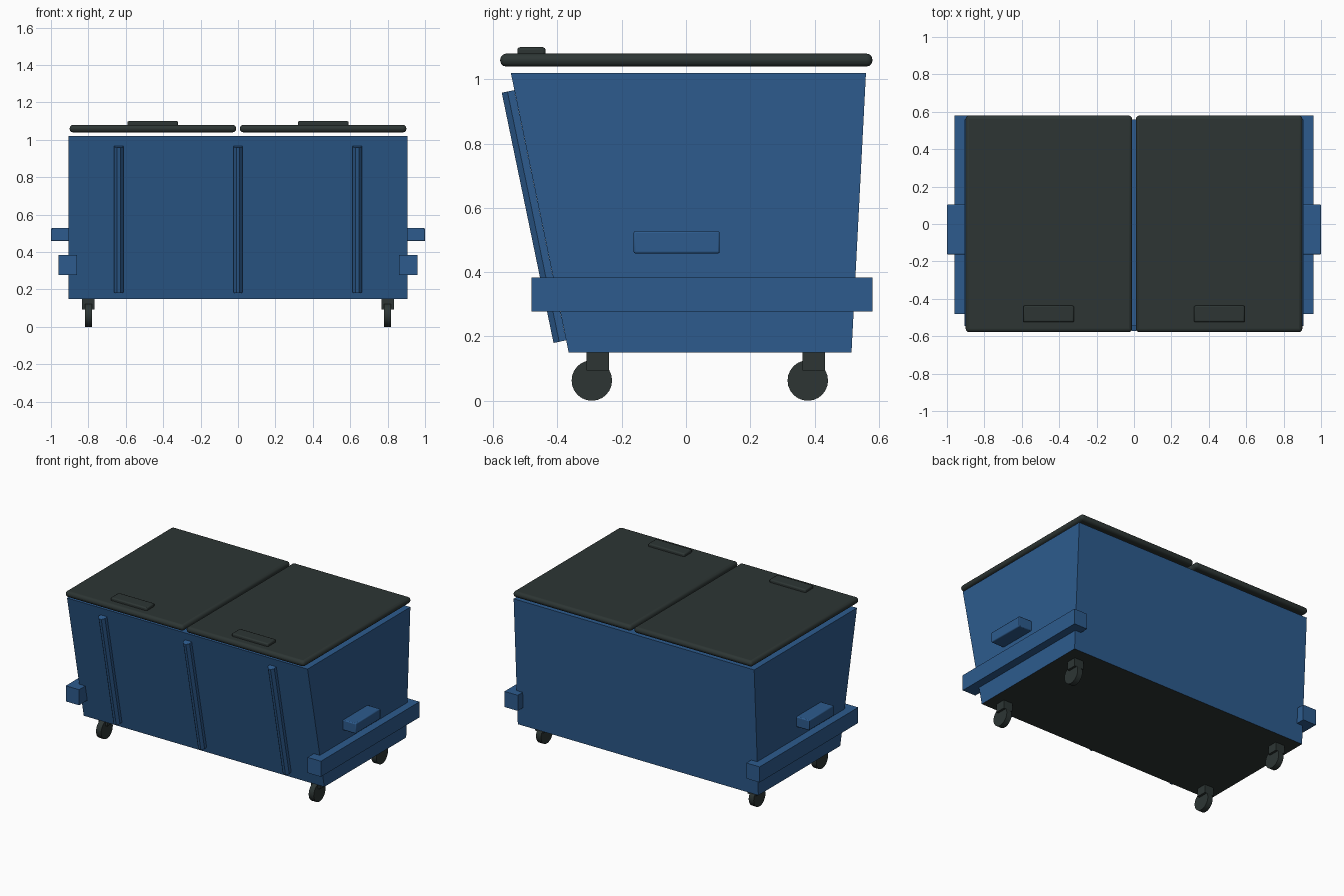
import bpy, bmesh, math
from mathutils import Matrix

cube = bpy.data.objects.get("Cube")
if cube:
    bpy.data.objects.remove(cube, do_unlink=True)


def make_material(name, colour):
    m = bpy.data.materials.new(name)
    m.use_nodes = True
    m.diffuse_color = (*colour, 1)
    m.node_tree.nodes["Principled BSDF"].inputs["Base Color"].default_value = (*colour, 1)
    return m


blue = make_material("painted blue steel", (0.026, 0.105, 0.27))
dark = make_material("dark plastic", (0.026, 0.036, 0.034))


def finish(name, bm, material):
    bmesh.ops.recalc_face_normals(bm, faces=bm.faces)
    mesh = bpy.data.meshes.new(name)
    bm.to_mesh(mesh)
    bm.free()
    ob = bpy.data.objects.new(name, mesh)
    bpy.context.collection.objects.link(ob)
    mesh.materials.append(material)
    return ob


def box(name, xs, ys, zs, material, bevel=0, segments=2):
    """Box between the given limits, with optional rounded edges."""
    bm = bmesh.new()
    bmesh.ops.create_cube(bm, size=1)
    for v in bm.verts:
        v.co = [a + (c + 0.5) * (b - a) for c, (a, b) in zip(v.co, (xs, ys, zs))]
    ob = finish(name, bm, material)
    if bevel:
        mod = ob.modifiers.new("rounded edges", "BEVEL")
        mod.width = bevel
        mod.segments = segments
        smooth(ob)
    return ob


def smooth(ob):
    bpy.ops.object.select_all(action="DESELECT")
    ob.select_set(True)
    bpy.context.view_layer.objects.active = ob
    bpy.ops.object.shade_smooth_by_angle(angle=math.radians(40))


def prism(name, profile, direction, material):
    """Extrude a closed outline along a direction."""
    bm = bmesh.new()
    face = bm.faces.new([bm.verts.new(p) for p in profile])
    ext = bmesh.ops.extrude_face_region(bm, geom=[face])
    bmesh.ops.translate(bm, vec=direction,
                        verts=[g for g in ext["geom"] if isinstance(g, bmesh.types.BMVert)])
    return finish(name, bm, material)


# Tapered bin with a dark underside
W = 0.905
side = [(-0.365, 0.15), (0.515, 0.15), (0.56, 1.02), (-0.545, 1.02)]
body = prism("bin_body", [(-W, y, z) for y, z in side], (2 * W, 0, 0), blue)
body.data.materials.append(dark)
for p in body.data.polygons:
    if p.normal.z < -0.9:
        p.material_index = 1

# Chamfered stiffening ribs following the sloping front
rib = [(-0.025, 0), (0.025, 0), (0.025, -0.022), (0.009, -0.04), (-0.009, -0.04), (-0.025, -0.022)]
lean = math.atan2(0.18, 0.87)
for label, x in (("right", -0.637), ("centre", 0), ("left", 0.637)):
    ob = prism("front_rib_" + label, [(px, py, 0) for px, py in rib], (0, 0, 0.795), blue)
    ob.data.transform(Matrix.Translation((x, -0.373, 0.188)) @ Matrix.Rotation(lean, 4, "X"))

for label, s in (("left", 1), ("right", -1)):
    # Lid half with its grip
    box("lid_" + label, (s * 0.01, s * 0.9), (-0.578, 0.58), (1.04, 1.08), dark, 0.018, 3)
    box("lid_grip_" + label, (s * 0.32, s * 0.592), (-0.525, -0.437), (1.07, 1.1), dark, 0.008)
    # Side lifting beam and handle
    box("side_beam_" + label, (s * 0.86, s * 0.96), (-0.48, 0.58), (0.277, 0.383), blue)
    box("side_handle_" + label, (s * 0.88, s), (-0.163, 0.105), (0.458, 0.528), blue, 0.006)
    # Casters
    for end, y in (("front", -0.293), ("back", 0.379)):
        x = s * 0.8
        box(f"caster_bracket_{end}_{label}", (x - 0.034, x + 0.034),
            (y - 0.017, y + 0.053), (0.094, 0.15), dark)
        bm = bmesh.new()
        bmesh.ops.create_cone(bm, cap_ends=True, segments=24, radius1=0.063,
                              radius2=0.063, depth=0.038)
        bm.transform(Matrix.Translation((x, y, 0.063)) @ Matrix.Rotation(math.pi / 2, 4, "Y"))
        smooth(finish(f"caster_wheel_{end}_{label}", bm, dark))
